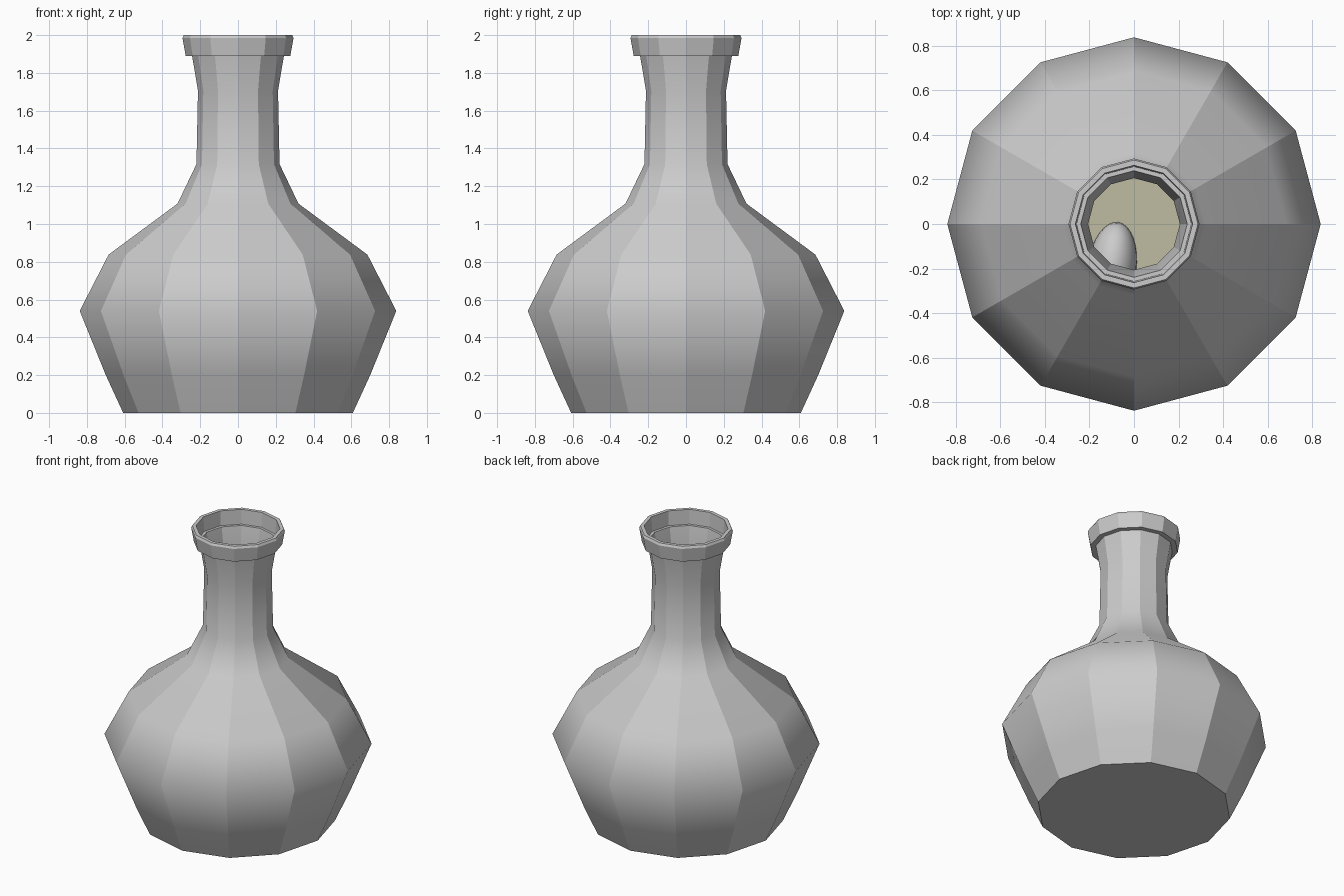
import bpy, bmesh
from math import cos, sin, pi, radians

if "Cube" in bpy.data.objects:
    bpy.data.objects.remove(bpy.data.objects["Cube"])

SIDES = 12


def lathe(name, profile, sharp_z=()):
    """Revolve (radius, z) points; first and last rings are capped.
    Vertical edges stay crisp, rings are smooth unless listed as sharp."""
    bm = bmesh.new()
    rings = [[bm.verts.new((r * cos(2 * pi * i / SIDES), r * sin(2 * pi * i / SIDES), z))
              for i in range(SIDES)] for r, z in profile]
    for a, b in zip(rings, rings[1:]):
        for i in range(SIDES):
            j = (i + 1) % SIDES
            bm.faces.new((a[i], a[j], b[j], b[i]))
    bm.faces.new(rings[0])
    bm.faces.new(rings[-1])
    bmesh.ops.recalc_face_normals(bm, faces=bm.faces)
    for f in bm.faces:
        f.smooth = True
    ring_of = {v: k for k, ring in enumerate(rings) for v in ring}
    for e in bm.edges:
        k0, k1 = (ring_of[v] for v in e.verts)
        z = profile[k0][1]
        if k0 != k1 or z > 1.85 or z in sharp_z:
            e.smooth = False
    me = bpy.data.meshes.new(name)
    bm.to_mesh(me)
    bm.free()
    ob = bpy.data.objects.new(name, me)
    bpy.context.collection.objects.link(ob)
    return ob


# Bottle: faceted body, neck and flared lip, then back down the thin inner wall
body = [(0.608, 0), (0.70, 0.20), (0.838, 0.54), (0.685, 0.838),
        (0.32, 1.108), (0.22, 1.317), (0.212, 1.705), (0.243, 1.89)]
lip = [(0.277, 1.89), (0.294, 1.985), (0.287, 2.0), (0.263, 2.0),
       (0.258, 1.90), (0.239, 1.90)]
inner = [(r - 0.006, max(z, 0.01)) for r, z in reversed(body[:-1])]
lathe("bottle", body + lip + inner, sharp_z=(0, 0.01))

# Liquid filling the belly
liquid = lathe("liquid", [(0.595, 0.015), (0.69, 0.20), (0.825, 0.54), (0.69, 0.80)],
               sharp_z=(0.015, 0.80))
mat = bpy.data.materials.new("pale_liquid")
mat.diffuse_color = (0.52, 0.50, 0.36, 1)
mat.use_nodes = True
mat.node_tree.nodes["Principled BSDF"].inputs["Base Color"].default_value = mat.diffuse_color
liquid.data.materials.append(mat)

# Smooth rounded lump poking out of the liquid
bpy.ops.mesh.primitive_uv_sphere_add(segments=32, ring_count=16, radius=1,
                                     location=(-0.10, -0.20, 0.80),
                                     rotation=(0, 0, radians(-8)))
lump = bpy.context.object
lump.name = "floating_lump"
lump.scale = (0.11, 0.21, 0.14)
bpy.ops.object.shade_smooth()
